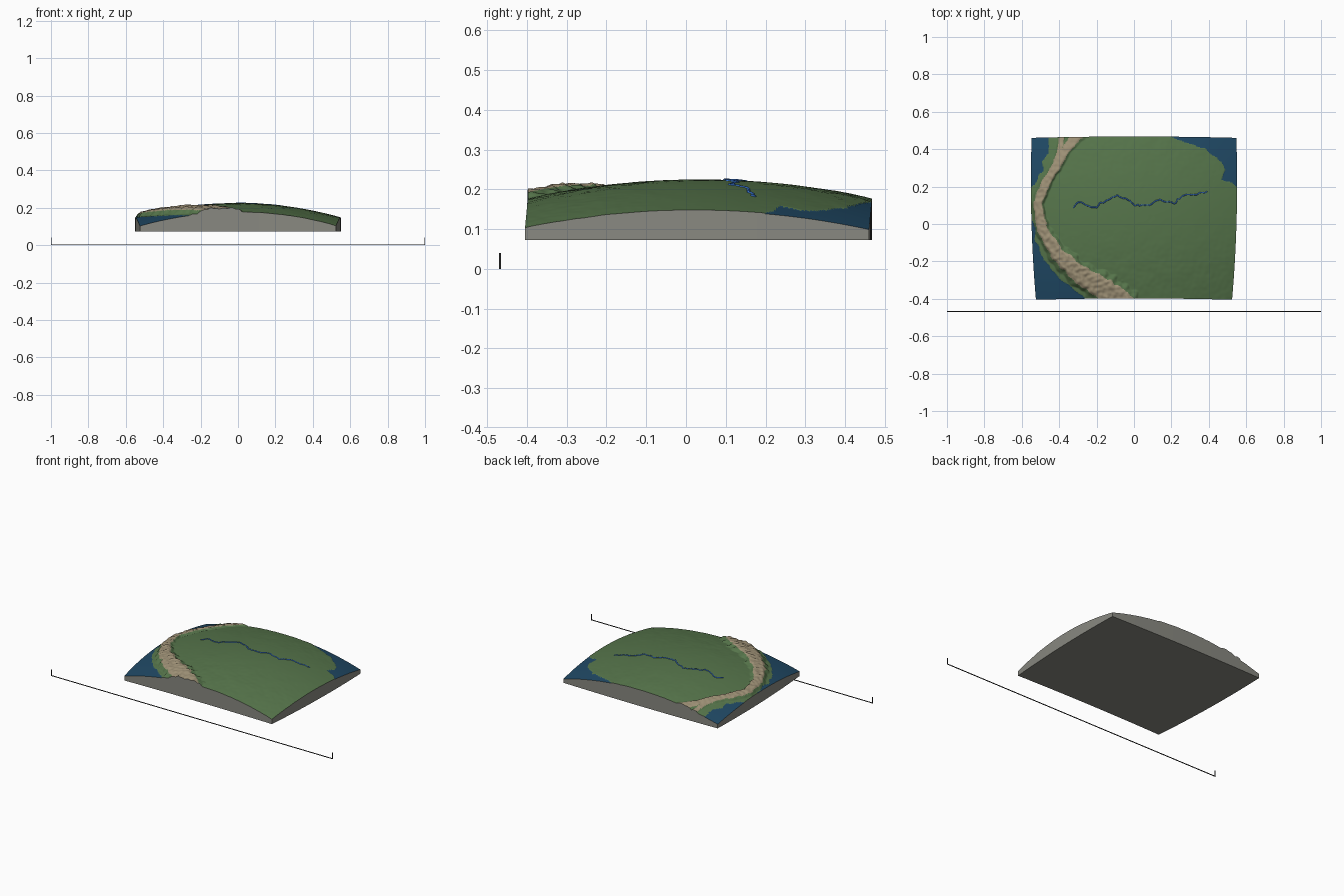
import bpy, bmesh, math
from mathutils import Vector, noise

if "Cube" in bpy.data.objects:
    bpy.data.objects.remove(bpy.data.objects["Cube"])

R, YC, TOP, BASE = 2.0, 0.035, 0.223, 0.073   # globe radius, patch centre, crown, underside
NX, NY = 260, 205


def material(name, rgb):
    m = bpy.data.materials.new(name)
    m.diffuse_color = (*rgb, 1)
    m.use_nodes = True
    m.node_tree.nodes["Principled BSDF"].inputs["Base Color"].default_value = m.diffuse_color
    return m


green = material("lowland green", (0.093, 0.178, 0.070))
blue = material("ocean blue", (0.014, 0.065, 0.127))
tan = material("mountain tan", (0.34, 0.28, 0.18))
grey = material("cut stone grey", (0.25, 0.25, 0.22))
river_blue = material("river blue", (0.045, 0.205, 0.75))
dark = material("scale bar dark", (0.03, 0.03, 0.03))

# Mountain spines as (x, y, half width, height)
RANGES = [
    [(-0.30, 0.48, .028, .010), (-0.36, 0.40, .022, .012), (-0.40, 0.34, .022, .014),
     (-0.475, 0.21, .022, .018), (-0.515, 0.11, .022, .020), (-0.49, -0.03, .028, .021),
     (-0.41, -0.16, .036, .024), (-0.29, -0.27, .048, .027), (-0.155, -0.35, .058, .024),
     (-0.08, -0.42, .072, .021)],
    [(-0.385, 0.48, .013, .008), (-0.395, 0.40, .013, .009), (-0.42, 0.32, .015, .011)],
]
# Ocean outlines
SEAS = [
    [(-0.535, -0.01), (-0.525, -0.08), (-0.50, -0.16), (-0.46, -0.22), (-0.40, -0.29),
     (-0.33, -0.345), (-0.24, -0.42), (-0.7, -0.45), (-0.7, 0.05), (-0.545, 0.06)],
    [(-0.455, 0.5), (-0.455, 0.38), (-0.49, 0.34), (-0.485, 0.29), (-0.515, 0.24),
     (-0.56, 0.18), (-0.7, 0.2), (-0.7, 0.5)],
    [(0.20, 0.5), (0.205, 0.46), (0.27, 0.435), (0.38, 0.405), (0.42, 0.36), (0.475, 0.33),
     (0.49, 0.29), (0.47, 0.235), (0.52, 0.225), (0.56, 0.19), (0.7, 0.2), (0.7, 0.5)],
]
RIVER = [(-0.325, .09), (-0.295, .115), (-0.245, .095), (-0.2, .085), (-0.185, .11),
         (-0.13, .135), (-0.085, .155), (-0.04, .13), (0.01, .10), (0.07, .10),
         (0.14, .13), (0.215, .11), (0.27, .155), (0.325, .155), (0.39, .175)]


def rough(x, y, scale, seed=0.0):
    return noise.noise(Vector((x * scale, y * scale, seed)))


def in_sea(x, y):
    x += 0.012 * rough(x, y, 22, 3.1)
    y += 0.012 * rough(x, y, 22, 7.7)
    for poly in SEAS:
        inside = False
        for (ax, ay), (bx, by) in zip(poly, poly[1:] + poly[:1]):
            if (ay > y) != (by > y) and x < ax + (y - ay) * (bx - ax) / (by - ay):
                inside = not inside
        if inside:
            return True
    return False


def ridge(x, y):
    """Mountain height and whether the point lies on the bare slopes."""
    best, bare = 0.0, False
    for spine in RANGES:
        for a, b in zip(spine, spine[1:]):
            dx, dy = b[0] - a[0], b[1] - a[1]
            t = ((x - a[0]) * dx + (y - a[1]) * dy) / (dx * dx + dy * dy)
            t = min(1, max(0, t))
            d = math.hypot(x - a[0] - t * dx, y - a[1] - t * dy)
            w = (a[2] + t * (b[2] - a[2])) * (1 + 0.25 * rough(x, y, 30, 1.5))
            h = a[3] + t * (b[3] - a[3])
            k = max(0, 1 - (d / (w * 1.5)) ** 2)
            best = max(best, h * min(1, k * 1.3))
            bare = bare or d < w
    return best * (1 + 0.28 * rough(x, y, 45, 9.2)), bare


def surface(x, y):
    z = TOP - R + math.sqrt(R * R - x * x - (y - YC) ** 2)
    if in_sea(x, y):
        return z
    hills = 0.0016 * rough(x, y, 14, 5) + 0.0008 * rough(x, y, 40, 2)
    edge = min(1, abs(y - 0.1) / 0.35)          # flat basin, hillier north and south
    return z + 0.002 + hills * edge + ridge(x, y)[0]


# Curved terrain block: latitude and longitude grid with a skirt and flat underside
bm = bmesh.new()
tilt = math.radians(-5.5)
grid = []
for j in range(NY + 1):
    lat = math.radians(-18 + 25 * j / NY)
    row = []
    for i in range(NX + 1):
        lon = math.radians(-16 + 32 * i / NX)
        n, u = math.sin(lat), math.cos(lat) * math.cos(lon)
        x = R * math.cos(lat) * math.sin(lon)
        y = YC + R * (n * math.cos(tilt) - u * math.sin(tilt))
        row.append(bm.verts.new((x, y, surface(x, y))))
    grid.append(row)
for j in range(NY):
    for i in range(NX):
        f = bm.faces.new((grid[j][i], grid[j][i + 1], grid[j + 1][i + 1], grid[j + 1][i]))
        c = f.calc_center_median()
        f.material_index = 1 if in_sea(c.x, c.y) else 2 if ridge(c.x, c.y)[1] else 0
        f.smooth = True
rim = [e for e in bm.edges if e.is_boundary]
skirt = bmesh.ops.extrude_edge_only(bm, edges=rim)["geom"]
for v in (g for g in skirt if isinstance(g, bmesh.types.BMVert)):
    v.co.z = BASE
walls = [g for g in skirt if isinstance(g, bmesh.types.BMFace)]
bottom = bmesh.ops.edgeloop_fill(
    bm, edges=[g for g in skirt if isinstance(g, bmesh.types.BMEdge) and g.is_boundary])["faces"]
for f in walls + bottom:
    f.material_index = 3
    f.smooth = False
bmesh.ops.recalc_face_normals(bm, faces=bm.faces)
for e in rim:
    e.smooth = False
mesh = bpy.data.meshes.new("terrain_block")
bm.to_mesh(mesh)
bm.free()
for m in (green, blue, tan, grey):
    mesh.materials.append(m)
bpy.context.collection.objects.link(bpy.data.objects.new("terrain_block", mesh))

# River: thin winding tube lying on the ground
path = []
for a, b in zip(RIVER, RIVER[1:]):
    for k in range(6):
        t = k / 6
        x, y = a[0] + t * (b[0] - a[0]), a[1] + t * (b[1] - a[1])
        path.append((x, y + 0.010 * rough(x, y, 60, 4.4)))
path.append(RIVER[-1])
curve = bpy.data.curves.new("river", "CURVE")
curve.dimensions = "3D"
curve.bevel_depth = 0.0035
curve.bevel_resolution = 1
curve.use_fill_caps = True
spline = curve.splines.new("POLY")
spline.points.add(len(path) - 1)
for p, (x, y) in zip(spline.points, path):
    p.co = (x, y, surface(x, y), 1)
curve.materials.append(river_blue)
bpy.context.collection.objects.link(bpy.data.objects.new("river", curve))


# Scale bar with an upright tick at each end
def box(name, centre, size):
    bpy.ops.mesh.primitive_cube_add(size=1, location=centre)
    ob = bpy.context.object
    ob.name = name
    ob.scale = size
    ob.data.materials.append(dark)


box("scale_bar", (0, -0.468, 0.002), (2, 0.004, 0.004))
for side, s in (("left", -1), ("right", 1)):
    box("scale_tick_" + side, (s * 0.998, -0.468, 0.02), (0.004, 0.004, 0.04))
